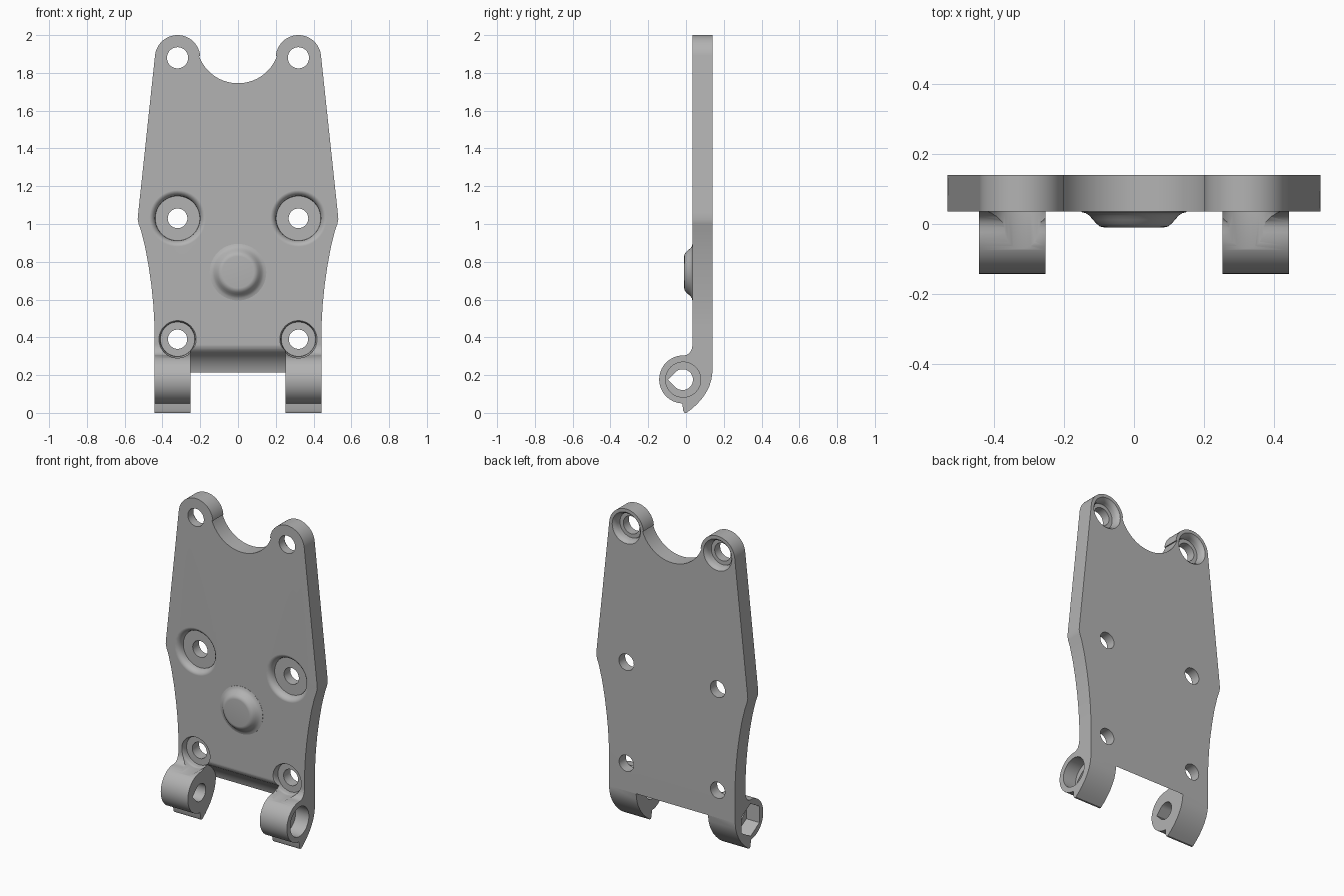
import bpy, bmesh
from math import sin, cos, radians
from mathutils import Vector

cube = bpy.data.objects.get("Cube")
if cube:
    bpy.data.objects.remove(cube, do_unlink=True)

grey = bpy.data.materials.new("plain_grey")
grey.use_nodes = True
grey.diffuse_color = (0.45, 0.45, 0.45, 1)
grey.node_tree.nodes["Principled BSDF"].inputs["Base Color"].default_value = grey.diffuse_color


def finish(name, bm):
    bmesh.ops.recalc_face_normals(bm, faces=bm.faces)
    mesh = bpy.data.meshes.new(name)
    bm.to_mesh(mesh)
    bm.free()
    mesh.materials.append(grey)
    obj = bpy.data.objects.new(name, mesh)
    bpy.context.collection.objects.link(obj)
    return obj


def arc(u, v, r, start, end, steps):
    angles = [radians(start + (end - start) * i / steps) for i in range(steps + 1)]
    return [(u + r * cos(a), v + r * sin(a)) for a in angles]


def prism(name, points, axis, lo, hi):
    """Extrude a closed profile along x (profile in y, z) or y (profile in x, z)."""
    bm = bmesh.new()
    place = (lambda u, v: (lo, u, v)) if axis == "x" else (lambda u, v: (u, lo, v))
    face = bm.faces.new([bm.verts.new(place(u, v)) for u, v in points])
    new = bmesh.ops.extrude_face_region(bm, geom=[face])["geom"]
    shift = Vector((hi - lo, 0, 0) if axis == "x" else (0, hi - lo, 0))
    bmesh.ops.translate(bm, vec=shift, verts=[g for g in new if isinstance(g, bmesh.types.BMVert)])
    return finish(name, bm)


def lathe(name, profile, x, z, steps=48):
    """Revolve (radius, y) points around an axis parallel to y."""
    bm = bmesh.new()
    verts = [bm.verts.new((x + r, y, z)) for r, y in profile]
    edges = [bm.edges.new(pair) for pair in zip(verts, verts[1:])]
    bmesh.ops.spin(bm, geom=verts + edges, cent=(x, 0, z), axis=(0, 1, 0),
                   angle=radians(360), steps=steps, use_duplicate=False)
    bmesh.ops.remove_doubles(bm, verts=bm.verts, dist=0.0001)
    return finish(name, bm)


def combine(target, tool, operation):
    mod = target.modifiers.new(operation, "BOOLEAN")
    mod.operation, mod.solver, mod.object = operation, "EXACT", tool
    bpy.context.view_layer.objects.active = target
    bpy.ops.object.modifier_apply(modifier=mod.name)
    bpy.data.objects.remove(tool, do_unlink=True)


FRONT, BACK = 0.035, 0.14

# Side profile: flat plate running down into the hinge knuckle with its lip
side = [(BACK, 2.1), (FRONT, 2.1), (FRONT, 0.362), (0.031, 0.34), (0.021, 0.32), (0.006, 0.308)]
side += arc(-0.015, 0.177, 0.127, 88, 268, 30)
side += [(-0.015, 0.012), (-0.008, 0), (0.003, 0), (0.032, 0.022), (0.06, 0.048),
         (0.085, 0.076), (0.106, 0.107), (0.123, 0.14), (0.134, 0.175), (BACK, 0.215)]
plate = prism("hinge_plate", side, "x", -0.7, 0.7)

# Front outline: waisted sides, two top lobes and a round scoop
half = [(0.442, -0.1), (0.442, 0.46), (0.448, 0.57), (0.458, 0.67), (0.472, 0.77),
        (0.49, 0.87), (0.512, 0.96), (0.526, 1.0), (0.531, 1.025), (0.528, 1.06)]
half += arc(0.32, 1.88, 0.12, 6, 175, 28)
half += arc(0, 1.965, 0.22, -20, -87, 16)
outline = half + [(-x, z) for x, z in reversed(half)]
combine(plate, prism("outline", outline, "y", -0.4, 0.4), "INTERSECT")

# Curved clearance between the two knuckles
slot = [(-0.3, -0.1), (0.3, -0.1), (0.3, 0.18)]
slot += arc(-0.02, 0.175, 0.165, 5, 58, 14)
slot += [(0.053, 0.326), (0.043, 0.338), (0.037, 0.352), (0.034, 0.368), (-0.3, 0.368)]
combine(plate, prism("slot", slot, "x", -0.252, 0.252), "DIFFERENCE")

# Raised round boss
boss = [(0, 0.07), (0.15, 0.07), (0.15, 0.034), (0.138, 0.031), (0.127, 0.024), (0.117, 0.012),
        (0.107, 0.001), (0.097, -0.007), (0.084, -0.01), (0, -0.01)]
combine(plate, lathe("boss", boss, 0, 0.745), "UNION")

# Screw holes with flared recesses: middle and lower from the front, top from the back
middle = [(0, 0.3), (0.052, 0.3), (0.052, 0.078), (0.118, 0.078), (0.12, 0.063), (0.126, 0.05),
          (0.136, 0.04), (0.152, 0.034), (0.152, -0.1), (0, -0.1)]
lower = [(0, 0.3), (0.051, 0.3), (0.051, 0.072), (0.091, 0.072), (0.092, 0.052),
         (0.095, 0.041), (0.099, 0.034), (0.099, -0.3), (0, -0.3)]
top = [(0, -0.1), (0.056, -0.1), (0.056, 0.09), (0.08, 0.09), (0.082, 0.112),
       (0.088, 0.128), (0.101, 0.142), (0.101, 0.3), (0, 0.3)]
for sign in (-1, 1):
    for profile, height in ((middle, 1.03), (lower, 0.39), (top, 1.88)):
        combine(plate, lathe("screw_hole", profile, sign * 0.32, height), "DIFFERENCE")

# Teardrop pin bore, round head recess on the left, hexagonal nut recess on the right
bore = arc(-0.018, 0.176, 0.055, -135, 135, 30) + [(-0.096, 0.176)]
combine(plate, prism("pin_bore", bore, "x", -0.6, 0.6), "DIFFERENCE")
head = arc(-0.015, 0.176, 0.093, 0, 352.5, 47)
combine(plate, prism("head_recess", head, "x", 0.35, 0.6), "DIFFERENCE")
nut = arc(-0.015, 0.176, 0.103, 30, 330, 5)
combine(plate, prism("nut_recess", nut, "x", -0.6, -0.35), "DIFFERENCE")

# Smooth curved walls, crisp edges
bpy.ops.object.select_all(action="DESELECT")
plate.select_set(True)
bpy.context.view_layer.objects.active = plate
bpy.ops.object.shade_smooth_by_angle(angle=radians(32))
weighted = plate.modifiers.new("weighted_normals", "WEIGHTED_NORMAL")
weighted.keep_sharp = True
